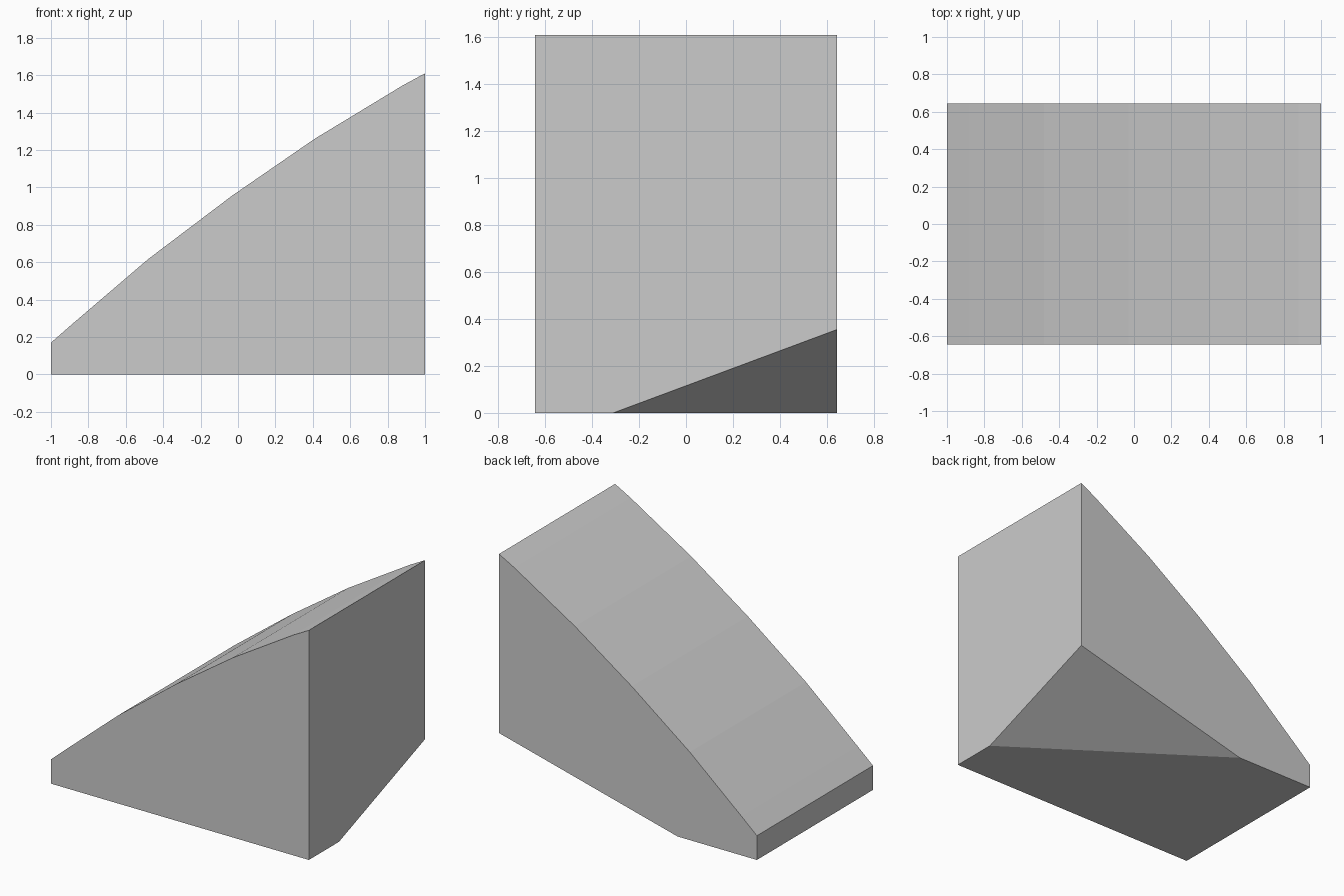
import bpy
import bmesh
from mathutils import Vector

# Remove the default cube
cube = bpy.data.objects.get("Cube")
if cube:
    bpy.data.objects.remove(cube, do_unlink=True)

# Plain grey material
grey = bpy.data.materials.new("light_grey")
grey.use_nodes = True
colour = (0.6, 0.6, 0.6, 1)
grey.diffuse_color = colour
grey.node_tree.nodes["Principled BSDF"].inputs["Base Color"].default_value = colour

# Side profile: flat base, tall end, gently arched slope
HALF_DEPTH = 0.643
slope = [(1, 1.61), (0.88, 1.545), (0.41, 1.26), (-0.03, 0.957),
         (-0.48, 0.617), (-0.88, 0.275), (-1, 0.17)]
profile = [(-1, 0), (1, 0)] + slope

# Extrude the profile from front to back
bm = bmesh.new()
front = bm.faces.new([bm.verts.new((x, -HALF_DEPTH, z)) for x, z in profile])
extruded = bmesh.ops.extrude_face_region(bm, geom=[front], use_keep_orig=True)
back_verts = [g for g in extruded["geom"] if isinstance(g, bmesh.types.BMVert)]
bmesh.ops.translate(bm, verts=back_verts, vec=(0, 2 * HALF_DEPTH, 0))

# Slice off the lower back corner under the tall end
a = Vector((1, -0.31, 0))
b = Vector((1, HALF_DEPTH, 0.355))
c = Vector((-0.385, HALF_DEPTH, 0))
normal = (b - a).cross(c - a).normalized()
if normal.z > 0:
    normal.negate()
bmesh.ops.bisect_plane(bm, geom=bm.verts[:] + bm.edges[:] + bm.faces[:],
                       plane_co=a, plane_no=normal, clear_outer=True)
bmesh.ops.holes_fill(bm, edges=[e for e in bm.edges if e.is_boundary], sides=0)
bmesh.ops.recalc_face_normals(bm, faces=bm.faces[:])

# Finished block
mesh = bpy.data.meshes.new("wedge_block")
bm.to_mesh(mesh)
bm.free()
mesh.materials.append(grey)
block = bpy.data.objects.new("wedge_block", mesh)
bpy.context.collection.objects.link(block)
